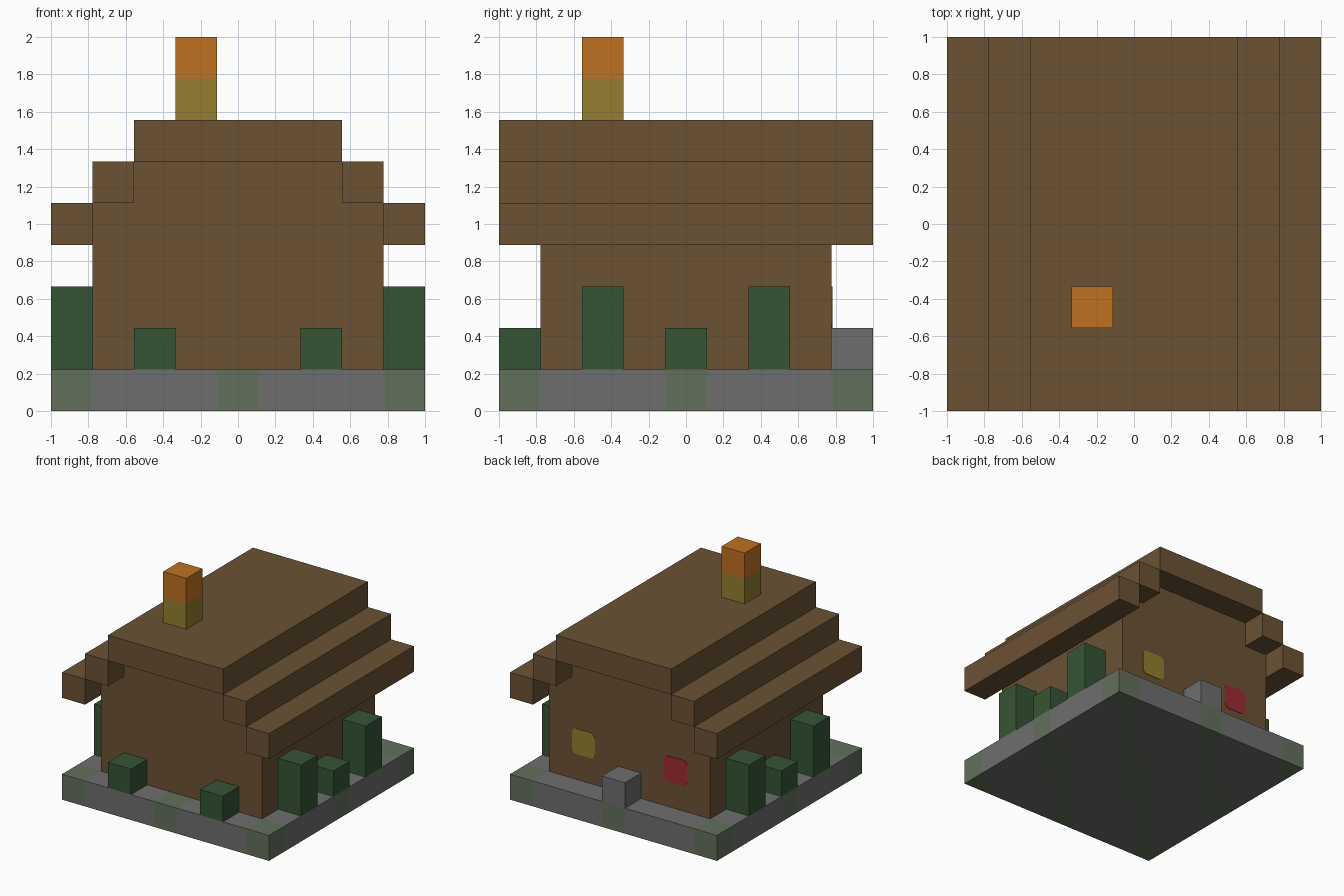
import bpy
import bmesh
from mathutils import Vector

cube = bpy.data.objects.get("Cube")
if cube:
    bpy.data.objects.remove(cube, do_unlink=True)

N = 9
U = 2 / N  # one block


def material(name, rgb):
    """Flat material from 0-255 display values, stored linear."""
    lin = [((c / 255 + 0.055) / 1.055) ** 2.4 for c in rgb]
    mat = bpy.data.materials.new(name)
    mat.use_nodes = True
    mat.diffuse_color = (*lin, 1)
    bsdf = mat.node_tree.nodes["Principled BSDF"]
    bsdf.inputs["Base Color"].default_value = (*lin, 1)
    bsdf.inputs["Roughness"].default_value = 0.9
    return mat


WOOD = material("brown wood", (107, 82, 52))
STONE = material("grey stone", (110, 110, 110))
MOSS = material("mossy stone", (99, 112, 92))
LEAF = material("leaf green", (53, 84, 52))
FLAME = material("orange", (192, 113, 34))
OLIVE = material("olive yellow", (147, 127, 46))
RED = material("red", (158, 44, 49))


def finish(name, bm, *mats):
    bmesh.ops.recalc_face_normals(bm, faces=bm.faces)
    mesh = bpy.data.meshes.new(name)
    bm.to_mesh(mesh)
    bm.free()
    for m in mats:
        mesh.materials.append(m)
    obj = bpy.data.objects.new(name, mesh)
    bpy.context.collection.objects.link(obj)
    return obj


def box_mesh(lo, hi):
    """Box between two block-grid corners, in world units."""
    bm = bmesh.new()
    bmesh.ops.create_cube(bm, size=1)
    origin = Vector((-1, -1, 0))
    a, b = Vector(lo) * U + origin, Vector(hi) * U + origin
    for v in bm.verts:
        v.co = (a + b) / 2 + v.co * (b - a)
    return bm


def box(name, lo, hi, mat):
    return finish(name, box_mesh(lo, hi), mat)


def block(name, i, j, k, mat, height=1):
    return box(name, (i, j, k), (i + 1, j + 1, k + height), mat)


# Ground slab, cut into tiles with diagonal mossy stripes
bm = box_mesh((0, 0, 0), (N, N, 1))
for axis in (Vector((1, 0, 0)), Vector((0, 1, 0))):
    for n in range(1, N):
        bmesh.ops.bisect_plane(bm, geom=bm.verts[:] + bm.edges[:] + bm.faces[:],
                               plane_co=axis * (n * U - 1), plane_no=axis)
for f in bm.faces:
    c = f.calc_center_median()
    i, j = (min(N - 1, int((t + 1) / U)) for t in (c.x, c.y))
    f.material_index = int((i - j) % 4 == 0)
finish("ground_slab", bm, STONE, MOSS)

# House walls: stepped gable profile swept front to back
half = [(3.5, 1), (3.5, 5), (2.5, 5), (2.5, 6)]
profile = half + [(-x, z) for x, z in reversed(half)]
bm = bmesh.new()
rings = [[bm.verts.new((x * U, y * U, z * U)) for x, z in profile] for y in (-3.5, 3.5)]
for ring in rings:
    bm.faces.new(ring)
for n in range(len(profile)):
    m = (n + 1) % len(profile)
    bm.faces.new((rings[0][n], rings[0][m], rings[1][m], rings[1][n]))
finish("house_walls", bm, WOOD)

# Stepped roof
for side, i in (("right", 0), ("left", 8)):
    box(f"roof_eave_{side}", (i, 0, 4), (i + 1, N, 5), WOOD)
for side, i in (("right", 1), ("left", 7)):
    box(f"roof_step_{side}", (i, 0, 5), (i + 1, N, 6), WOOD)
box("roof_ridge", (2, 0, 6), (7, N, 7), WOOD)

# Chimney
block("chimney_base", 3, 2, 7, OLIVE)
block("chimney_top", 3, 2, 8, FLAME)

# Bushes along the sides and the front
for side, i in (("right", 0), ("left", 8)):
    for place, j, height in (("front", 2, 2), ("middle", 4, 1), ("back", 6, 2)):
        block(f"bush_{side}_{place}", i, j, 1, LEAF, height)
for side, i in (("right", 2), ("left", 6)):
    block(f"bush_front_{side}", i, 0, 1, LEAF)

# Doorstep at the back
block("back_step", 4, 8, 1, STONE)

# Rounded window plates on the back wall
for name, i, mat in (("window_yellow", 6, OLIVE), ("window_red", 2, RED)):
    bm = box_mesh((i, 7.99, 2), (i + 1, 8.02, 3))
    corners = [e for e in bm.edges
               if abs(e.verts[0].co.y - e.verts[1].co.y) > 0.001]
    bmesh.ops.bevel(bm, geom=corners, offset=0.04, segments=3,
                    profile=0.5, affect='EDGES')
    finish(name, bm, mat)
